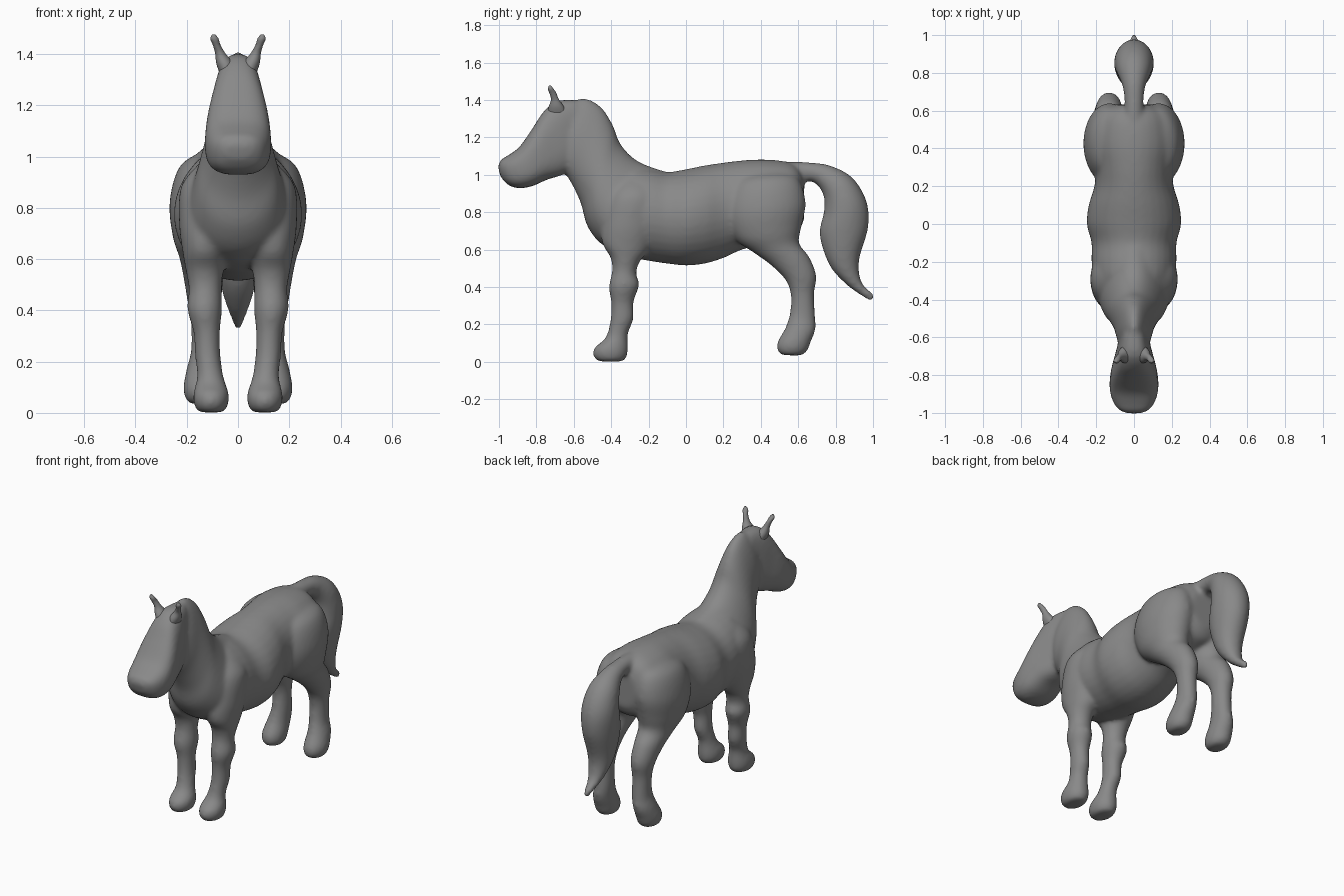
import bpy, bmesh, math
from mathutils import Vector

SEG = 32
grey = bpy.data.materials.new("dark_grey")
grey.diffuse_color = (.25, .25, .25, 1)


def spline(rows, steps=5):
    # Catmull-Rom interpolation of section rows
    out = []
    for i in range(len(rows) - 1):
        p = [rows[max(i - 1, 0)], rows[i], rows[i + 1], rows[min(i + 2, len(rows) - 1)]]
        for k in range(steps):
            t = k / steps
            out.append([0.5 * (2 * b + (c - a) * t + (2 * a - 5 * b + 4 * c - d) * t * t
                               + (3 * b - a - 3 * c + d) * t ** 3)
                        for a, b, c, d in zip(*p)])
    return out + [list(rows[-1])]


def loft(name, rows, taper=0.0, side=1, square=1.0):
    # row: x centre, half width, upper/front edge (y, z), lower/back edge (y, z)
    bm = bmesh.new()
    rings = []
    for x, w, ya, za, yb, zb in spline(rows):
        c = Vector((x * side, (ya + yb) / 2, (za + zb) / 2))
        up = Vector((0, (ya - yb) / 2, (za - zb) / 2))
        ring = []
        for k in range(SEG):
            a = math.tau * k / SEG
            s = math.copysign(abs(math.sin(a)) ** square, math.sin(a))
            h = math.copysign(abs(math.cos(a)) ** square, math.cos(a))
            ring.append(bm.verts.new(c + up * s + Vector((w * h * (1 - taper * s), 0, 0))))
        rings.append(ring)
    for r, q in zip(rings, rings[1:]):
        for k in range(SEG):
            n = (k + 1) % SEG
            bm.faces.new((r[k], r[n], q[n], q[k]))
    bm.faces.new(rings[0][::-1])
    bm.faces.new(rings[-1])
    bmesh.ops.recalc_face_normals(bm, faces=bm.faces)
    me = bpy.data.meshes.new(name)
    bm.to_mesh(me)
    bm.free()
    me.shade_smooth()
    me.materials.append(grey)
    ob = bpy.data.objects.new(name, me)
    bpy.context.collection.objects.link(ob)
    return ob


# Torso
torso = [(0, w, y, t, y, b) for y, t, b, w in [
    (-.50, .85, .72, .07), (-.42, .97, .61, .16), (-.30, 1.04, .56, .21), (-.20, 1.035, .54, .225),
    (-.10, 1.015, .525, .225), (0, 1.03, .515, .25), (.10, 1.05, .525, .24), (.20, 1.065, .555, .21),
    (.30, 1.077, .60, .205), (.42, 1.082, .63, .22), (.54, 1.07, .67, .20), (.60, 1.04, .70, .16),
    (.632, .98, .76, .09)]]
parts = [loft("horse_body", torso)]

# Neck with a narrow crest
neck = [(0, .07, -.60, 1.40, -.68, 1.08), (0, .09, -.53, 1.408, -.64, 1.0),
        (0, .105, -.45, 1.36, -.60, .93), (0, .13, -.39, 1.265, -.56, .84),
        (0, .16, -.35, 1.165, -.525, .72), (0, .19, -.26, 1.075, -.44, .62),
        (0, .20, -.12, 1.02, -.30, .57)]
parts.append(loft("neck", neck, taper=.25))

# Head, squarer towards the poll
head = [(0, .06, -.59, 1.40, -.56, 1.15), (0, .085, -.69, 1.395, -.60, 1.05),
        (0, .103, -.76, 1.34, -.66, 1.0), (0, .122, -.82, 1.25, -.74, .975),
        (0, .13, -.89, 1.15, -.82, .94), (0, .118, -.95, 1.105, -.89, .928),
        (0, .09, -.99, 1.08, -.95, .945), (0, .045, -1.005, 1.045, -.992, .99)]
parts.append(loft("head", head, square=.72))

# Legs
front_leg = [(.08, .05, -.36, .98, -.22, 1.0), (.12, .10, -.41, .89, -.15, .89),
             (.13, .10, -.445, .75, -.16, .73), (.13, .085, -.45, .64, -.20, .60),
             (.13, .072, -.405, .56, -.25, .53), (.128, .064, -.395, .49, -.265, .47),
             (.13, .068, -.412, .40, -.25, .41), (.122, .052, -.40, .31, -.28, .32),
             (.118, .05, -.405, .22, -.28, .23), (.108, .052, -.43, .13, -.31, .15),
             (.105, .07, -.49, .075, -.31, .07), (.105, .066, -.495, .03, -.315, .03),
             (.105, .05, -.47, .002, -.335, .002)]
hind_leg = [(.07, .05, .34, 1.02, .50, 1.03), (.115, .11, .25, .95, .60, .98),
            (.13, .137, .21, .80, .64, .85), (.135, .12, .26, .66, .617, .72),
            (.135, .095, .36, .585, .605, .635), (.135, .08, .45, .52, .66, .56),
            (.132, .068, .53, .44, .697, .46), (.13, .055, .56, .36, .685, .36),
            (.13, .053, .555, .26, .692, .23), (.14, .06, .53, .18, .692, .17),
            (.145, .068, .49, .11, .665, .10), (.145, .063, .486, .065, .65, .06),
            (.145, .045, .51, .036, .62, .034)]
for s in (1, -1):
    parts.append(loft("front_leg", front_leg, side=s))
    parts.append(loft("hind_leg", hind_leg, side=s))

# Tail
tail = [(0, .05, .48, 1.07, .48, 1.0), (0, .05, .64, 1.068, .62, .97), (0, .06, .77, 1.05, .69, .955),
        (0, .09, .89, .985, .735, .89), (0, .105, .965, .86, .737, .80), (0, .10, .975, .72, .714, .68),
        (0, .075, .925, .54, .765, .52), (0, .047, .94, .425, .855, .415), (0, .022, 1.0, .365, .95, .345),
        (0, .012, 1.007, .335, .985, .325)]
parts.append(loft("tail", tail))

# Fuse everything into one soft skin
for o in parts:
    o.select_set(True)
body = parts[0]
bpy.context.view_layer.objects.active = body
bpy.ops.object.join()
remesh = body.modifiers.new("fuse", 'REMESH')
remesh.mode = 'VOXEL'
remesh.voxel_size = .011
remesh.use_smooth_shade = True
soft = body.modifiers.new("soften", 'SMOOTH')
soft.factor = .5
soft.iterations = 14

# Ears with flared bases sunk into the poll
ear = [(.035, .03, -.74, 1.31, -.63, 1.31), (.05, .034, -.735, 1.36, -.65, 1.36),
       (.069, .02, -.722, 1.40, -.68, 1.405), (.083, .015, -.728, 1.43, -.695, 1.44),
       (.092, .016, -.738, 1.458, -.71, 1.462), (.095, .006, -.733, 1.477, -.722, 1.477)]
for s, side in ((1, "left"), (-1, "right")):
    loft(side + "_ear", ear, side=s)
